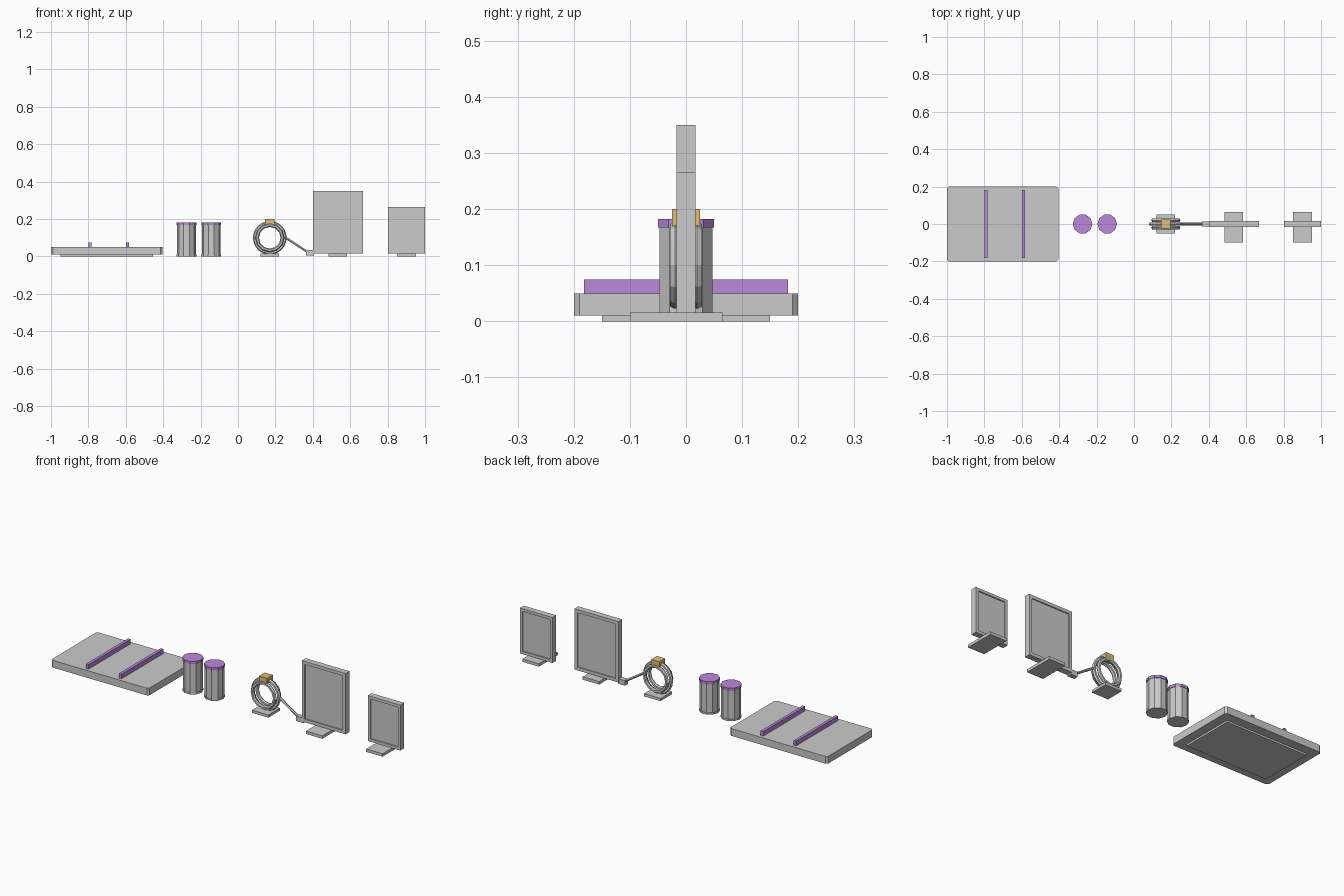
import bpy, bmesh, math
from mathutils import Vector, Matrix

if "Cube" in bpy.data.objects:
    bpy.data.objects.remove(bpy.data.objects["Cube"])


def mat(name, rgb):
    m = bpy.data.materials.new(name)
    m.diffuse_color = (*rgb, 1)
    m.use_nodes = True
    m.node_tree.nodes["Principled BSDF"].inputs["Base Color"].default_value = m.diffuse_color
    return m


PURPLE = mat("purple", (0.50, 0.25, 0.70))
GOLD = mat("gold", (0.75, 0.50, 0.18))


def finish(name, bm, m=None):
    bmesh.ops.recalc_face_normals(bm, faces=bm.faces)
    me = bpy.data.meshes.new(name)
    bm.to_mesh(me)
    bm.free()
    ob = bpy.data.objects.new(name, me)
    bpy.context.collection.objects.link(ob)
    if m:
        me.materials.append(m)
    return ob


def box_bm(lo, hi):
    lo, hi = Vector(lo), Vector(hi)
    bm = bmesh.new()
    bmesh.ops.create_cube(bm, size=1, matrix=Matrix.Translation((lo + hi) / 2) @ Matrix.Diagonal((*(hi - lo), 1)))
    return bm


def box(name, lo, hi, m=None):
    return finish(name, box_bm(lo, hi), m)


def cyl(name, a, b, r, n, m=None):
    a, b = Vector(a), Vector(b)
    d = b - a
    rot = d.to_track_quat('Z', 'Y').to_matrix().to_4x4() if d.x or d.y else Matrix()
    bm = bmesh.new()
    bmesh.ops.create_cone(bm, cap_ends=True, segments=n, radius1=r, radius2=r, depth=d.length,
                          matrix=Matrix.Translation((a + b) / 2) @ rot @ Matrix.Rotation(math.pi / 2, 4, 'Z'))
    return finish(name, bm, m)


def ring(name, c, R, r, n, k):
    """Torus around the y axis: n segments round, k-sided section."""
    bm = bmesh.new()
    rows = []
    for i in range(n):
        a = 2 * math.pi * i / n
        rows.append([bm.verts.new((c[0] + (R + r * math.cos(t)) * math.cos(a), c[1] + r * math.sin(t),
                                   c[2] + (R + r * math.cos(t)) * math.sin(a)))
                     for t in [2 * math.pi * j / k for j in range(k)]])
    for i in range(n):
        p, q = rows[i], rows[(i + 1) % n]
        for j in range(k):
            bm.faces.new((p[j], q[j], q[(j + 1) % k], p[(j + 1) % k]))
    return finish(name, bm)


# platform: slab with cut corners, plinth and two rails
bm = box_bm((-1, -0.2, 0.01), (-0.405, 0.2, 0.05))
edges = [e for e in bm.edges if abs(e.verts[0].co.z - e.verts[1].co.z) > 0.01]
bmesh.ops.bevel(bm, geom=edges, offset=0.01, segments=1, affect='EDGES')
finish("platform_slab", bm)
box("platform_plinth", (-0.95, -0.15, 0), (-0.455, 0.15, 0.012))
for i, x in enumerate((-0.79, -0.59)):
    box(f"platform_rail_{i}", (x - 0.008, -0.182, 0.05), (x + 0.008, 0.182, 0.075), PURPLE)

# two ten-sided canisters with lids
for i, x in enumerate((-0.275, -0.143)):
    cyl(f"canister_foot_{i}", (x, 0, 0), (x, 0, 0.01), 0.0525, 10)
    cyl(f"canister_body_{i}", (x, 0, 0.01), (x, 0, 0.167), 0.05, 10)
    cyl(f"canister_lid_{i}", (x, 0, 0.167), (x, 0, 0.182), 0.0525, 10, PURPLE)

# hose coil on a foot, with top clamp, straight hose and nozzle
ring("coil_middle", (0.17, 0, 0.1), 0.08, 0.01, 24, 6)
for s in (-1, 1):
    ring(f"coil_side_{s}", (0.17, s * 0.02, 0.1), 0.068, 0.01, 12, 6)
box("coil_foot", (0.12, -0.05, 0), (0.22, 0.05, 0.015))
box("coil_clamp", (0.145, -0.025, 0.17), (0.195, 0.025, 0.2), GOLD)
cyl("hose", (0.255, 0, 0.1), (0.375, 0, 0.022), 0.007, 6)
box("nozzle", (0.363, -0.013, 0.006), (0.405, 0.013, 0.034))


# framed panels, recessed on both faces, on flat feet
def panel(name, x0, x1, z1, b):
    z0, t = 0.015, 0.0165
    bm = box_bm((x0, -t, z0), (x1, t, z1))
    faces = [f for f in bm.faces if abs(f.normal.y) > 0.9]
    bmesh.ops.inset_individual(bm, faces=faces, thickness=b)
    bmesh.ops.inset_individual(bm, faces=faces, thickness=0.0001, depth=-0.006)
    finish(name, bm)
    c = (x0 + x1) / 2
    box(name + "_foot", (c - 0.05, -0.1, 0), (c + 0.05, 0.065, 0.016))


panel("large_panel", 0.40, 0.667, 0.35, 0.025)
panel("small_panel", 0.802, 1.0, 0.265, 0.022)
